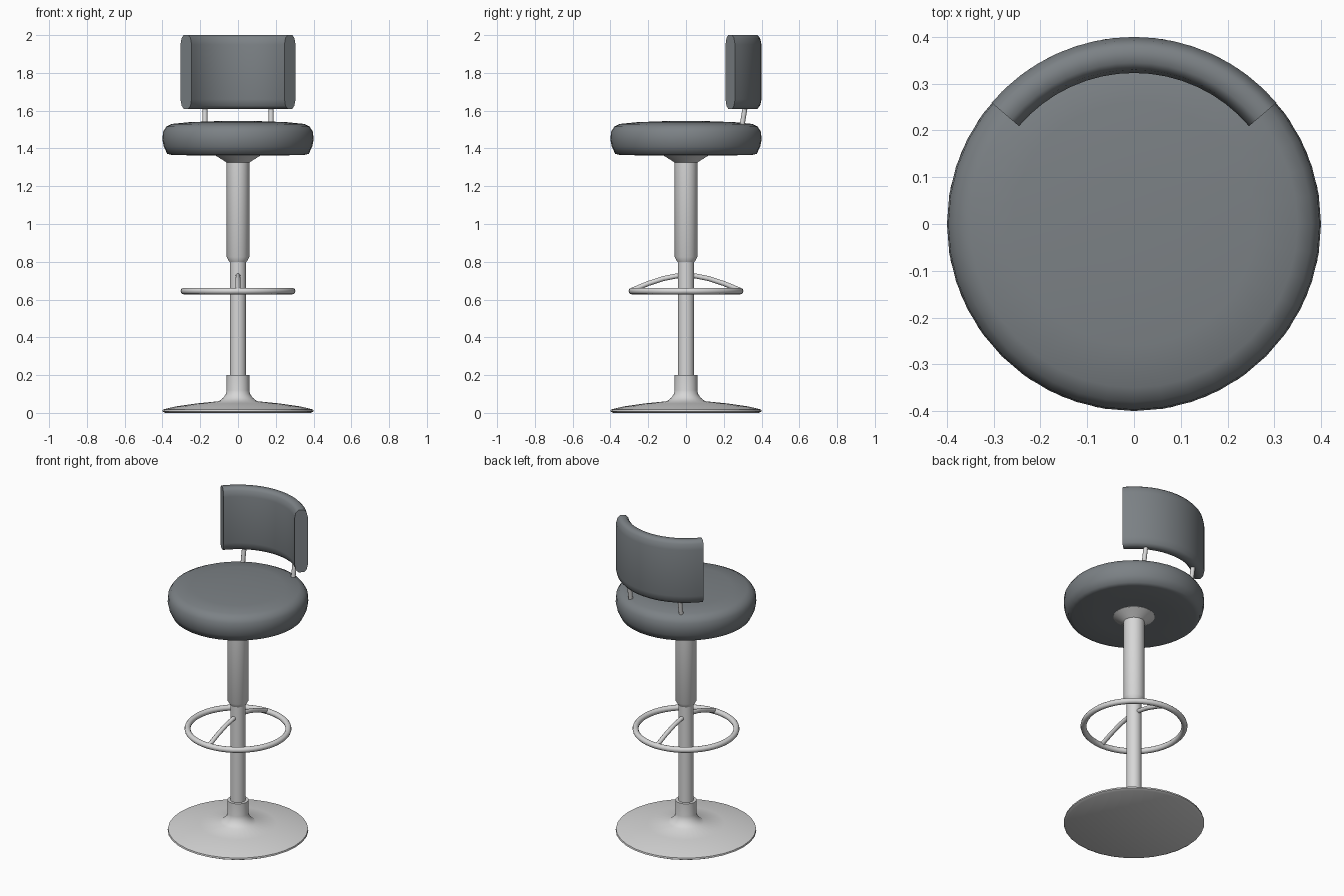
import bpy, bmesh, math
from mathutils import Vector

cube = bpy.data.objects.get("Cube")
if cube:
    bpy.data.objects.remove(cube, do_unlink=True)


def material(name, colour):
    m = bpy.data.materials.new(name)
    m.use_nodes = True
    m.diffuse_color = colour
    bsdf = next(n for n in m.node_tree.nodes if n.type == 'BSDF_PRINCIPLED')
    bsdf.inputs["Base Color"].default_value = colour
    return m


upholstery = material("grey upholstery", (0.20, 0.22, 0.235, 1))
metal = material("light metal", (0.68, 0.68, 0.68, 1))


def finish(name, bm, mat, angle=40):
    bmesh.ops.recalc_face_normals(bm, faces=bm.faces)
    mesh = bpy.data.meshes.new(name)
    bm.to_mesh(mesh)
    bm.free()
    mesh.materials.append(mat)
    obj = bpy.data.objects.new(name, mesh)
    bpy.context.collection.objects.link(obj)
    bpy.ops.object.select_all(action='DESELECT')
    obj.select_set(True)
    bpy.context.view_layer.objects.active = obj
    bpy.ops.object.shade_smooth_by_angle(angle=math.radians(angle))
    return obj


def skin(bm, rings, closed):
    """Bridge successive closed rings of points, capping the ends if open."""
    loops = [[bm.verts.new(p) for p in ring] for ring in rings]
    pairs = list(zip(loops, loops[1:]))
    if closed:
        pairs.append((loops[-1], loops[0]))
    for a, b in pairs:
        for i in range(len(a)):
            j = (i + 1) % len(a)
            bm.faces.new((a[i], a[j], b[j], b[i]))
    if not closed:
        bm.faces.new(loops[0])
        bm.faces.new(loops[-1])


def lathe(name, profile, mat, sides=32, angle=40):
    bm = bmesh.new()
    turns = [math.tau * i / sides for i in range(sides)]
    skin(bm, [[(r * math.cos(t), r * math.sin(t), z) for t in turns]
              for r, z in profile], False)
    return finish(name, bm, mat, angle)


def sweep(name, section, start, end, steps, mat, closed=False):
    """Carry an (r, z) section around the vertical axis."""
    bm = bmesh.new()
    count = steps if closed else steps + 1
    turns = [math.radians(start + (end - start) * i / steps) for i in range(count)]
    skin(bm, [[(r * math.cos(t), r * math.sin(t), z) for r, z in section]
              for t in turns], closed)
    return finish(name, bm, mat, 50)


def rod(name, points, radius, mat, sides=12):
    bm = bmesh.new()
    pts = [Vector(p) for p in points]
    rings = []
    for i, p in enumerate(pts):
        along = (pts[min(i + 1, len(pts) - 1)] - pts[max(i - 1, 0)]).normalized()
        u = Vector((1, 0, 0))
        v = along.cross(u)
        rings.append([p + radius * (u * math.cos(math.tau * k / sides)
                                    + v * math.sin(math.tau * k / sides))
                      for k in range(sides)])
    skin(bm, rings, False)
    return finish(name, bm, mat)


# Pedestal
lathe("base", [(0.385, 0), (0.4, 0.008), (0.398, 0.018), (0.33, 0.034),
               (0.22, 0.05), (0.1, 0.062), (0.078, 0.08), (0.064, 0.1),
               (0.06, 0.12), (0.06, 0.2)], metal)
lathe("lower_column", [(0.043, 0.15), (0.043, 0.86)], metal)
lathe("upper_column", [(0.046, 0.8), (0.06, 0.825), (0.06, 1.325),
                       (0.075, 1.335), (0.118, 1.362), (0.118, 1.37)], metal)

# Footrest ring and the arched bar through the column
tube = [(0.287 + 0.017 * math.cos(math.tau * k / 12),
         0.645 + 0.017 * math.sin(math.tau * k / 12)) for k in range(12)]
sweep("footrest_ring", tube, 0, 360, 48, metal, closed=True)
rod("footrest_bar", [(0, y, z) for y, z in
                     [(-0.29, 0.648), (-0.2, 0.685), (-0.12, 0.711), (-0.05, 0.725),
                      (0.05, 0.725), (0.12, 0.711), (0.2, 0.685), (0.29, 0.648)]],
    0.013, metal)

# Padded seat
lathe("seat", [(0.2, 1.363), (0.35, 1.365), (0.375, 1.372), (0.393, 1.41),
               (0.4, 1.445), (0.397, 1.488), (0.38, 1.515), (0.35, 1.53),
               (0.26, 1.539), (0.1, 1.545)], upholstery, sides=40, angle=60)

# Curved backrest, its section mirrored about mid height
half = [(0.323, 1.66), (0.33, 1.626), (0.345, 1.61),
        (0.378, 1.61), (0.392, 1.626), (0.4, 1.66)]
section = half + [(r, 3.61 - z) for r, z in reversed(half)]
sweep("backrest", section, 40.4, 139.6, 16, upholstery)

# Backrest posts
for side, x in (("left", 0.175), ("right", -0.175)):
    rod(side + "_backrest_post", [(x, 0.295, 1.51), (x, 0.315, 1.63)], 0.013, metal)
